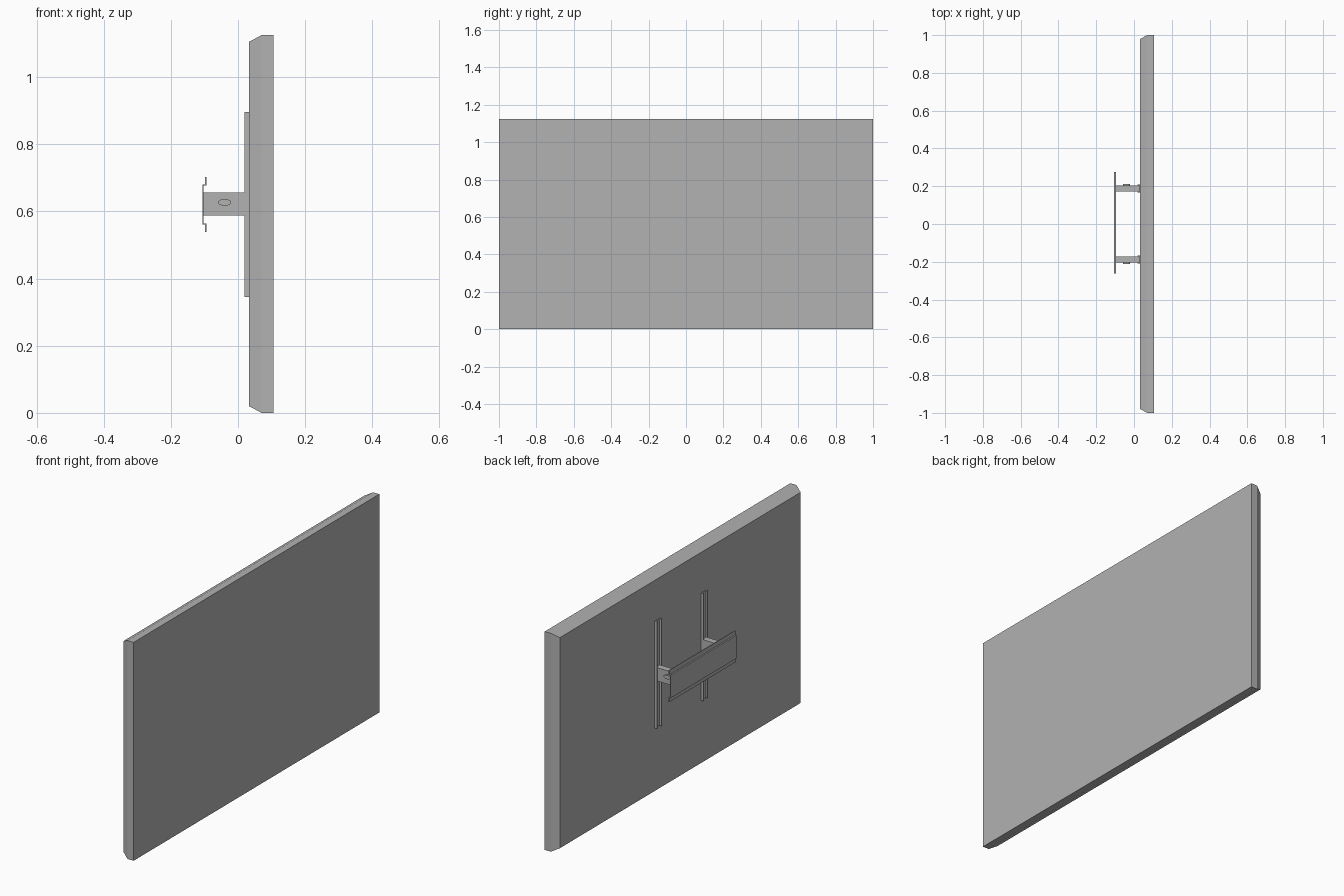
import bpy, bmesh, math
from mathutils import Vector

cube = bpy.data.objects.get("Cube")
if cube:
    bpy.data.objects.remove(cube, do_unlink=True)

grey = bpy.data.materials.new("plain grey")
grey.use_nodes = True
COLOR = (0.445, 0.445, 0.445, 1)
grey.diffuse_color = COLOR
grey.node_tree.nodes["Principled BSDF"].inputs["Base Color"].default_value = COLOR


def finish(name, bm):
    bmesh.ops.recalc_face_normals(bm, faces=bm.faces[:])
    mesh = bpy.data.meshes.new(name)
    bm.to_mesh(mesh)
    bm.free()
    mesh.materials.append(grey)
    obj = bpy.data.objects.new(name, mesh)
    bpy.context.collection.objects.link(obj)
    return obj


def loft(name, rings):
    """Skin a list of equal-length closed rings and cap both ends."""
    bm = bmesh.new()
    loops = [[bm.verts.new(p) for p in ring] for ring in rings]
    n = len(loops[0])
    for a, b in zip(loops, loops[1:]):
        for i in range(n):
            j = (i + 1) % n
            bm.faces.new((a[i], a[j], b[j], b[i]))
    bm.faces.new(loops[0])
    bm.faces.new(loops[-1])
    return finish(name, bm)


def extrude(name, outline, direction):
    d = Vector(direction)
    return loft(name, [outline, [Vector(p) + d for p in outline]])


# Screen panel with chamfered back edges
MID, HALF_H = 0.5625, 0.5625


def panel_ring(x, inset):
    y, h = 1 - inset, HALF_H - inset
    return [(x, sy * y, MID + sz * h) for sy, sz in ((-1, -1), (1, -1), (1, 1), (-1, 1))]


loft("screen_panel", [panel_ring(0.105, 0), panel_ring(0.07, 0), panel_ring(0.033, 0.02)])

# Two mounting rails, each with an arm and an oval pivot
for side, label in ((1, "left"), (-1, "right")):
    yc = side * 0.188
    # Upright channel, open to the back
    w, t, xb, xf = 0.02, 0.005, 0.019, 0.033
    channel = [(xf, -w), (xf, w), (xb, w), (xb, w - t),
               (xf - 0.004, w - t), (xf - 0.004, t - w), (xb, t - w), (xb, -w)]
    extrude(label + "_rail", [(x, yc + y, 0.345) for x, y in channel], (0, 0, 0.551))

    # Arm reaching back to the wall plate
    arm = [(-0.103, 0.588), (0.03, 0.588), (0.03, 0.657), (-0.103, 0.657)]
    extrude(label + "_arm", [(x, yc - 0.0165, z) for x, z in arm], (0, 0.033, 0))

    # Oval pivot on the outer face of the arm
    oval = []
    for i in range(24):
        a = math.tau * i / 24
        oval.append((-0.04 + 0.0195 * math.cos(a), yc + side * 0.0155,
                     0.627 + 0.010 * math.sin(a)))
    pivot = extrude(label + "_pivot", oval, (0, side * 0.009, 0))
    for face in pivot.data.polygons:
        face.use_smooth = len(face.vertices) == 4
    for edge in pivot.data.edges:
        a, b = (pivot.data.vertices[v].co for v in edge.vertices)
        edge.use_edge_sharp = abs(a.y - b.y) < 1e-5

# Wall plate: folded sheet with stepped lips at top and bottom
upper = [(-0.105, 0.0595), (-0.098, 0.0595), (-0.098, 0.0815),
         (-0.094, 0.0815), (-0.094, 0.0565), (-0.102, 0.0565)]
profile = upper + [(x, -z) for x, z in reversed(upper)]
extrude("wall_plate", [(x, -0.263, 0.6205 + z) for x, z in profile], (0, 0.538, 0))
